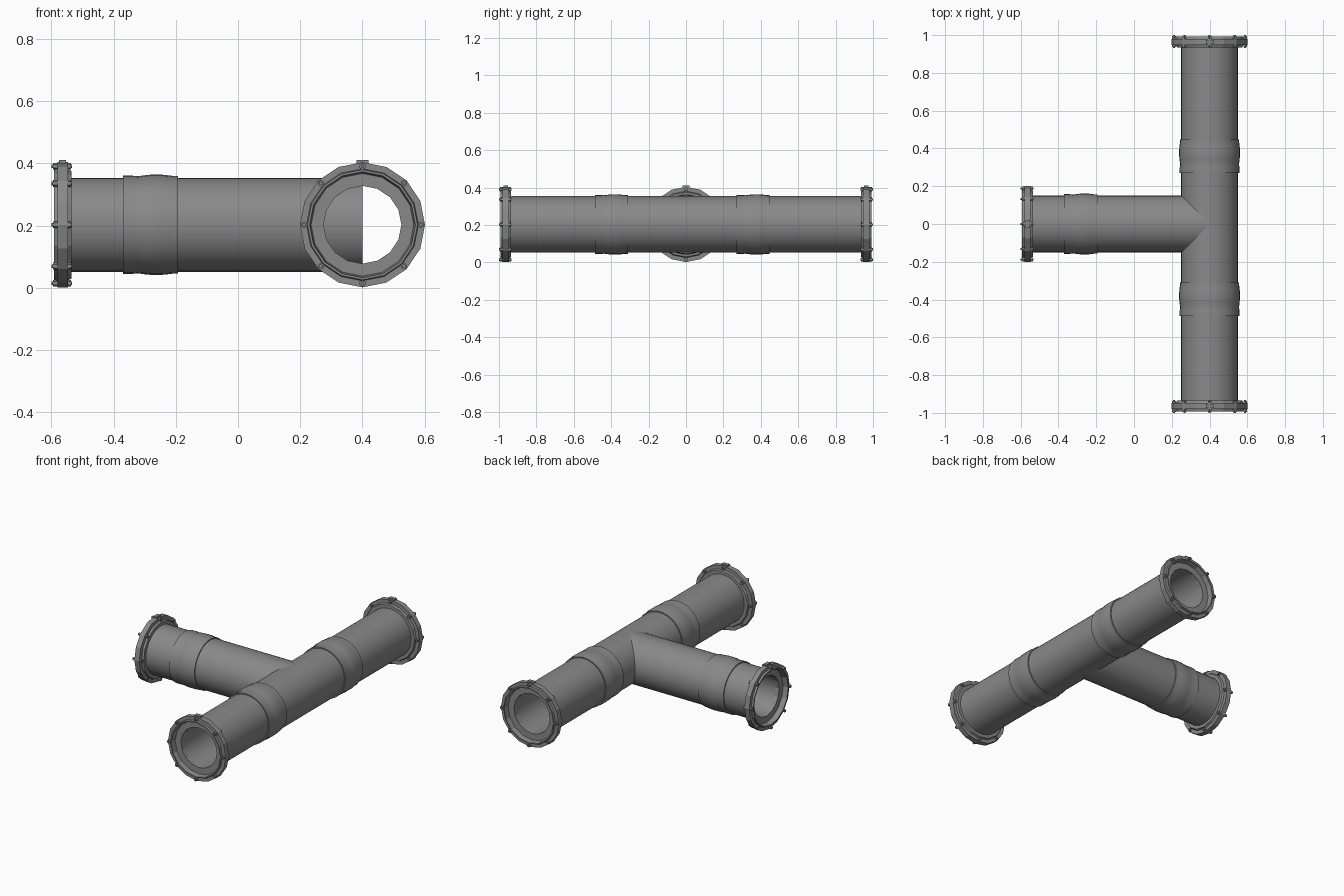
import bpy, bmesh, math
from mathutils import Matrix, Vector

cube = bpy.data.objects.get("Cube")
if cube:
    bpy.data.objects.remove(cube, do_unlink=True)

AXIS_Z = 0.203
BORE = 0.125
PIPE = 0.151
UP = Vector((0, 0, 1))

grey = bpy.data.materials.new("pipe_grey")
grey.use_nodes = True
colour = (0.25, 0.25, 0.25, 1)
grey.diffuse_color = colour
shader = next(n for n in grey.node_tree.nodes if n.type == 'BSDF_PRINCIPLED')
shader.inputs["Base Color"].default_value = colour
shader.inputs["Roughness"].default_value = 0.6


def frame(origin, direction):
    """Local z runs along the pipe, local y points up."""
    a = Vector(direction)
    side = UP.cross(a)
    m = Matrix((side, UP, a)).transposed().to_4x4()
    m.translation = Vector(origin)
    return m


def finish(name, bm, matrix, sharp):
    """Write the mesh, smooth below the sharp angle."""
    bmesh.ops.recalc_face_normals(bm, faces=bm.faces[:])
    for f in bm.faces:
        f.smooth = True
    for e in bm.edges:
        e.smooth = e.calc_face_angle(0) < math.radians(sharp)
    mesh = bpy.data.meshes.new(name)
    bm.to_mesh(mesh)
    bm.free()
    mesh.materials.append(grey)
    ob = bpy.data.objects.new(name, mesh)
    ob.matrix_world = matrix
    bpy.context.collection.objects.link(ob)
    return ob


def revolve(name, profile, matrix, sides, sharp=30):
    """Turn a closed loop of (distance along axis, radius) points."""
    bm = bmesh.new()
    rings = []
    for i in range(sides):
        ang = math.tau * i / sides
        rings.append([bm.verts.new((r * math.cos(ang), r * math.sin(ang), t))
                      for t, r in profile])
    n = len(profile)
    for i in range(sides):
        a, b = rings[i], rings[(i + 1) % sides]
        for j in range(n):
            k = (j + 1) % n
            bm.faces.new((a[j], b[j], b[k], a[k]))
    return finish(name, bm, matrix, sharp)


def tube(name, start, end, matrix):
    loop = [(start, BORE), (start, PIPE), (end, PIPE), (end, BORE)]
    return revolve(name, loop, matrix, 32)


# Swollen sleeve profile, measured from its flange side
COLLAR = [(0, 0.146), (0, 0.158), (0.028, 0.158), (0.048, 0.156),
          (0.07, 0.159), (0.09, 0.161), (0.125, 0.161), (0.145, 0.159),
          (0.16, 0.157), (0.177, 0.157), (0.177, 0.146)]

# Flange profile with a recessed socket mouth and a raised rim plate
FLANGE = [(0.04, BORE), (0.04, 0.165), (0.008, 0.17), (0.008, 0.177),
          (0.02, 0.18), (0.02, 0.201), (0.053, 0.201), (0.053, 0.178),
          (0.065, 0.173), (0.065, 0.148), (0.065, BORE)]


def collar(name, offset, matrix):
    revolve(name, [(offset + t, r) for t, r in COLLAR], matrix, 32, 35)


def cylinder(bm, x, y, z0, z1, radius, sides):
    bmesh.ops.create_cone(
        bm, cap_ends=True, segments=sides, radius1=radius, radius2=radius,
        depth=z1 - z0, matrix=Matrix.Translation((x, y, (z0 + z1) / 2)))


def flange(prefix, matrix):
    revolve(prefix + "_flange", FLANGE, matrix, 16, 20)
    # Bolts through the rim plate, with a head and a nut
    bm = bmesh.new()
    for i in range(8):
        ang = math.tau * i / 8
        x, y = 0.188 * math.cos(ang), 0.188 * math.sin(ang)
        cylinder(bm, x, y, 0, 0.067, 0.006, 8)
        cylinder(bm, x, y, 0.006, 0.02, 0.011, 6)
        cylinder(bm, x, y, 0.053, 0.064, 0.011, 6)
    finish(prefix + "_bolts", bm, matrix, 30)
    # Small lug on top of the rim
    bm = bmesh.new()
    bmesh.ops.create_cube(
        bm, size=1, matrix=Matrix.Translation((0, 0.199, 0.0365))
        @ Matrix.Diagonal((0.04, 0.018, 0.022, 1)))
    finish(prefix + "_lug", bm, matrix, 30)


front = frame((0.4, -1, AXIS_Z), (0, 1, 0))
back = frame((0.4, 1, AXIS_Z), (0, -1, 0))
branch = frame((-0.6, 0, AXIS_Z), (1, 0, 0))

# Straight run and the branch that meets it
tube("main_pipe", 0.05, 1.95, front)
tube("branch_pipe", 0.05, 1.0, branch)

# Sleeves
collar("front_collar", 0.513, front)
collar("back_collar", 1.27, front)
collar("branch_collar", 0.23, branch)

# End flanges
for prefix, matrix in (("front", front), ("back", back), ("branch", branch)):
    flange(prefix, matrix)
